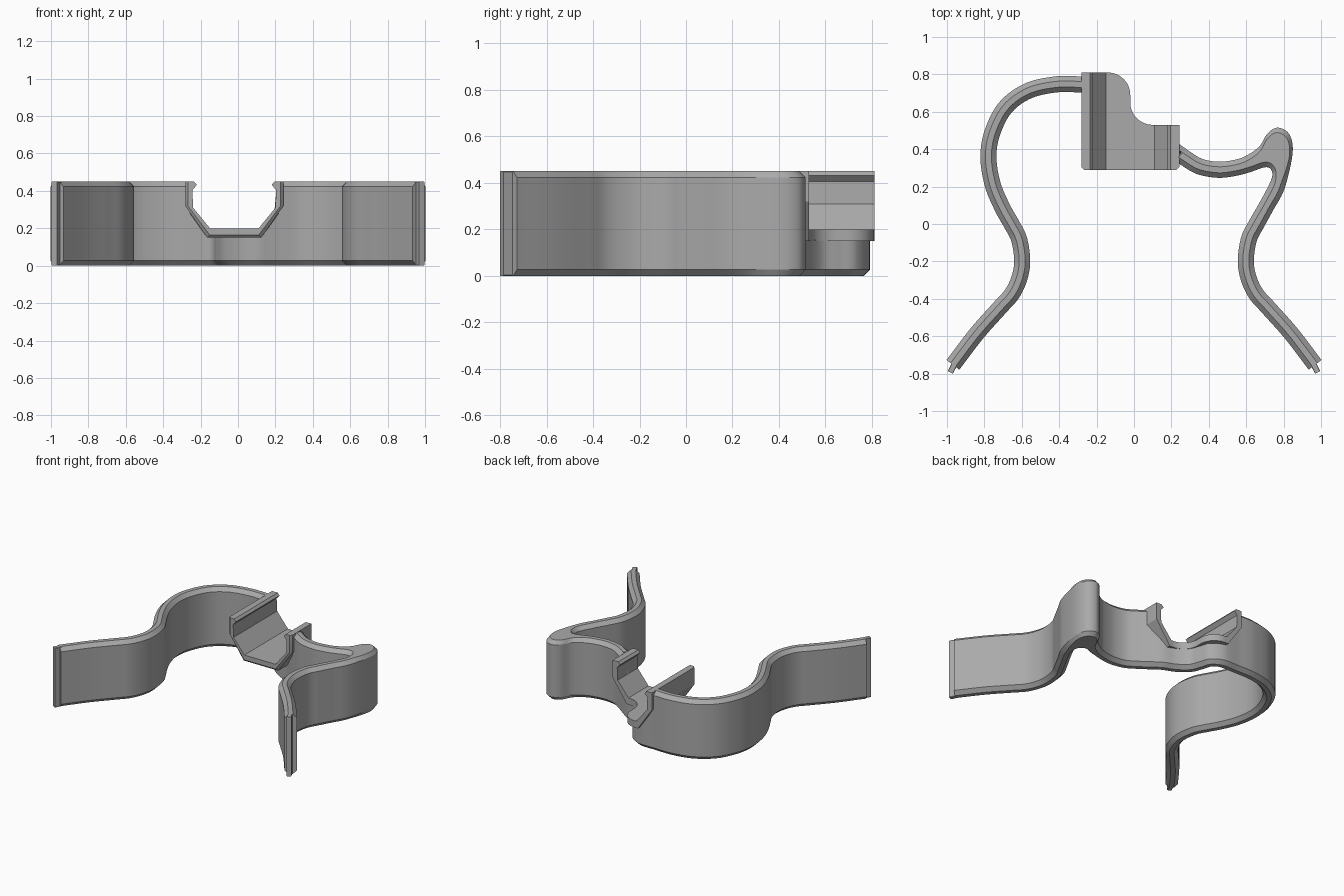
import bpy, bmesh, math
from mathutils import Vector

if "Cube" in bpy.data.objects:
    bpy.data.objects.remove(bpy.data.objects["Cube"])

TOP, HALF, CHAMFER = 0.45, 0.043, 0.027

grey = bpy.data.materials.new("plain_grey")
grey.use_nodes = True
grey.diffuse_color = (0.4, 0.4, 0.4, 1)
grey.node_tree.nodes["Principled BSDF"].inputs["Base Color"].default_value = (0.4, 0.4, 0.4, 1)


def loft(name, rings):
    """Skin a list of closed rings and cap both ends."""
    bm = bmesh.new()
    loops = [[bm.verts.new(p) for p in ring] for ring in rings]
    for a, b in zip(loops, loops[1:]):
        for k in range(len(a)):
            n = (k + 1) % len(a)
            bm.faces.new((a[k], a[n], b[n], b[k]))
    bm.faces.new(loops[0])
    bm.faces.new(loops[-1])
    bmesh.ops.recalc_face_normals(bm, faces=bm.faces)
    mesh = bpy.data.meshes.new(name)
    bm.to_mesh(mesh)
    bm.free()
    mesh.materials.append(grey)
    obj = bpy.data.objects.new(name, mesh)
    bpy.context.collection.objects.link(obj)
    return obj


def smooth(obj):
    bpy.ops.object.select_all(action='DESELECT')
    obj.select_set(True)
    bpy.context.view_layer.objects.active = obj
    bpy.ops.object.shade_smooth_by_angle(angle=math.radians(25))


def edge_pairs(centre, half):
    """Outer and inner edge points either side of a centre line."""
    pts = [Vector(p) for p in centre]
    pairs = []
    for k, p in enumerate(pts):
        t = (pts[min(k + 1, len(pts) - 1)] - pts[max(k - 1, 0)]).normalized()
        n = Vector((-t.y, t.x)) * half
        pairs.append((p + n, p - n))
    return pairs


def spline(pts, steps):
    """Smooth curve through the points."""
    ext = [pts[0] * 2 - pts[1]] + pts + [pts[-1] * 2 - pts[-2]]
    out = []
    for a, b, c, d in zip(ext, ext[1:], ext[2:], ext[3:]):
        for s in range(steps):
            t = s / steps
            out.append(b + ((c - a) * t + (a * 2 - b * 5 + c * 4 - d) * t ** 2
                            + (b * 3 - a - c * 3 + d) * t ** 3) / 2)
    return out + [pts[-1]]


def band_top(x):
    """Full height outside the cradle, tucked into its wall below it."""
    if x < -0.26 or x > 0.222:
        return TOP
    return max(0.18, 0.31 - 1.4 * (0.24 - abs(x + 0.02)))


def ribbon(name, pairs, steps, c, top):
    """Upright band with chamfered upper and lower edges."""
    rings = []
    for o, i in zip(spline([p[0] for p in pairs], steps), spline([p[1] for p in pairs], steps)):
        u = (i - o).normalized() * c
        a, b, zo, zi = o + u, i - u, top(o.x), top(i.x)
        rings.append([(*o, c), (*o, zo - c), (*a, zo), (*b, zi),
                      (*i, zi - c), (*i, c), (*b, 0), (*a, 0)])
    obj = loft(name, rings)
    smooth(obj)
    return obj


# Spring band: flared leg, round shoulder, bend under the cradle, hairpin, flared leg
leg = [(-0.968, -0.753), (-0.84, -0.585), (-0.72, -0.45), (-0.65, -0.37), (-0.61, -0.28),
       (-0.598, -0.19), (-0.615, -0.08), (-0.655, 0)]
shoulder = [(-0.705, 0.09), (-0.755, 0.21), (-0.778, 0.35), (-0.76, 0.48), (-0.69, 0.62),
            (-0.57, 0.71), (-0.42, 0.746), (-0.28, 0.746)]
under = [(-0.16, 0.742), (-0.098, 0.705), (-0.075, 0.64), (-0.04, 0.56), (0.04, 0.495),
         (0.13, 0.455), (0.2, 0.405), (0.27, 0.355), (0.35, 0.308), (0.45, 0.29), (0.54, 0.3)]
hairpin = [((0.60, 0.365), (0.62, 0.277)), ((0.67, 0.415), (0.685, 0.3)),
           ((0.715, 0.485), (0.715, 0.303)), ((0.77, 0.515), (0.73, 0.295)),
           ((0.83, 0.48), (0.738, 0.28)), ((0.848, 0.38), (0.74, 0.26)),
           ((0.805, 0.19), (0.722, 0.21)), ((0.742, 0.07), (0.668, 0.109))]
mirrored_leg = [(-x, y) for x, y in reversed(leg)]
pairs = edge_pairs(leg + shoulder + under, HALF)
pairs += [(Vector(o), Vector(i)) for o, i in hairpin]
pairs += edge_pairs(mirrored_leg, HALF)
ribbon("spring_band", pairs, 10, CHAMFER, band_top)

# Thin tabs on the leg ends
for side, label in ((-1, "right"), (1, "left")):
    tab = [(side * 0.95, -0.73), (side * 0.982, -0.793)]
    ribbon(label + "_end_tab", edge_pairs(tab, 0.016), 1, 0.003, lambda x: TOP)

# Cradle: open trough with small lips, front rim chamfered
mid = -0.02
half_outer = [(0.262, 0.45), (0.262, 0.32), (0.145, 0.15)]
half_inner = [(0.13, 0.2), (0.22, 0.31), (0.224, 0.405), (0.2, 0.432), (0.215, 0.45)]


def trough_ring(y, inset):
    outer = [(x - inset, z + (inset if z < 0.2 else 0)) for x, z in half_outer]
    right = outer[::-1]
    section = [(-x, z) for x, z in outer] + right
    section += half_inner[::-1] + [(-x, z) for x, z in half_inner]
    return [(mid + x, y, z) for x, z in section]


cradle = loft("cradle", [trough_ring(0.29, 0.014), trough_ring(0.304, 0), trough_ring(0.85, 0)])

# Plan outline that trims the cradle's back with an S-shaped edge
plan = [(-0.35, 0.2), (0.35, 0.2), (0.35, 0.53)]
for k in range(13):
    a = math.radians(270 - 7.5 * k)
    plan.append((0.1 + 0.12 * math.cos(a), 0.65 + 0.12 * math.sin(a)))
for k in range(13):
    a = math.radians(7.5 * k)
    plan.append((-0.14 + 0.12 * math.cos(a), 0.69 + 0.12 * math.sin(a)))
plan.append((-0.35, 0.81))
cutter = loft("cradle_trim", [[(x, y, z) for x, y in plan] for z in (-0.1, 0.6)])
cutter.hide_render = True

trim = cradle.modifiers.new("trim", 'BOOLEAN')
trim.operation = 'INTERSECT'
trim.solver = 'EXACT'
trim.object = cutter
bpy.ops.object.select_all(action='DESELECT')
cradle.select_set(True)
bpy.context.view_layer.objects.active = cradle
bpy.ops.object.modifier_apply(modifier=trim.name)
bpy.data.objects.remove(cutter)
smooth(cradle)
